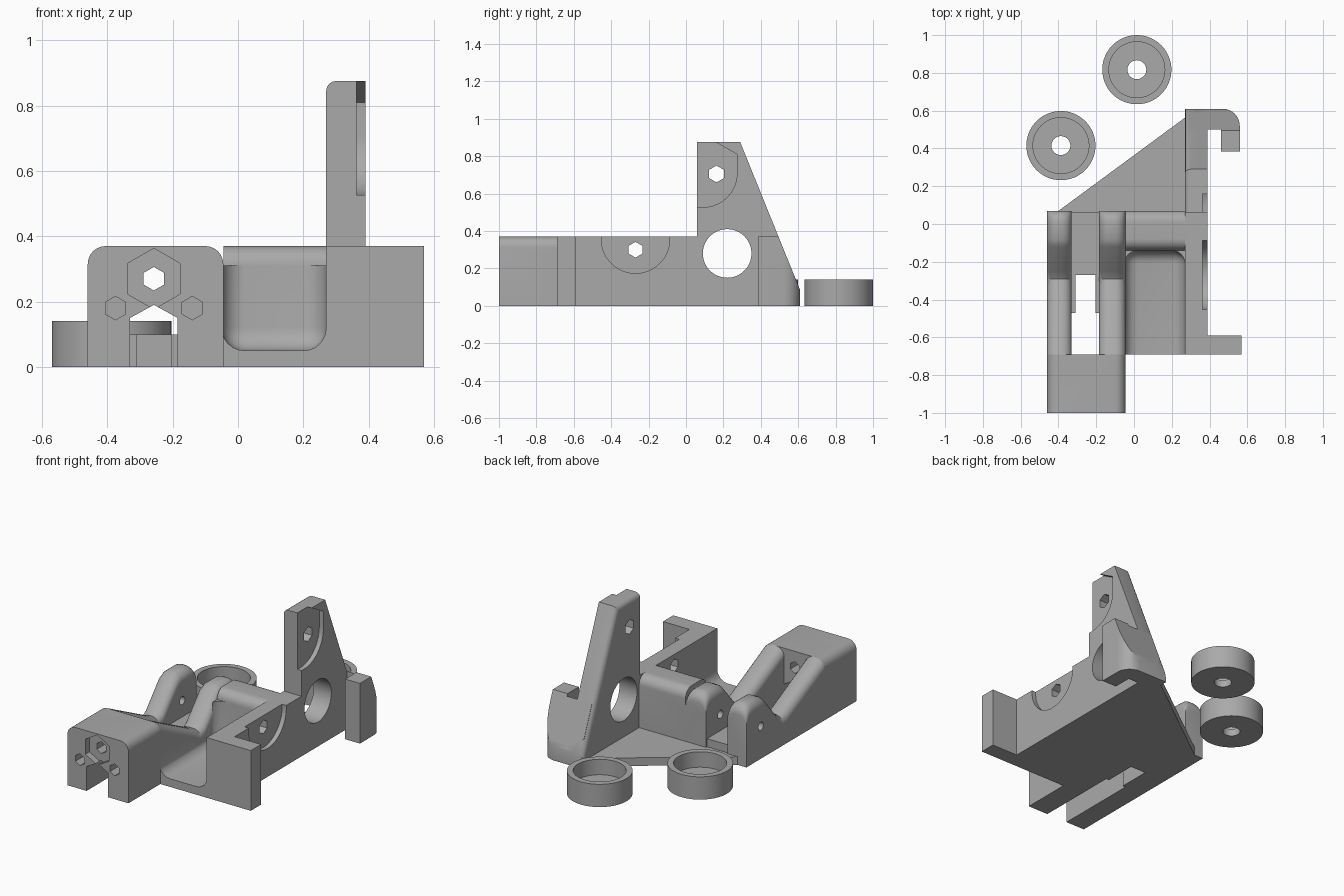
import bpy, bmesh, math
from mathutils import Vector

if "Cube" in bpy.data.objects:
    bpy.data.objects.remove(bpy.data.objects["Cube"])

grey = bpy.data.materials.new("plain_grey")
grey.diffuse_color = (0.4, 0.4, 0.4, 1)
grey.use_nodes = True
grey.node_tree.nodes["Principled BSDF"].inputs["Base Color"].default_value = grey.diffuse_color


def finish(bm, name):
    bmesh.ops.recalc_face_normals(bm, faces=bm.faces)
    me = bpy.data.meshes.new(name)
    bm.to_mesh(me)
    bm.free()
    ob = bpy.data.objects.new(name, me)
    bpy.context.collection.objects.link(ob)
    me.materials.append(grey)
    return ob


def loft(name, rings):
    """Join closed rings of points into a capped solid."""
    bm = bmesh.new()
    vs = [[bm.verts.new(p) for p in r] for r in rings]
    n = len(vs[0])
    for a, b in zip(vs, vs[1:]):
        for i in range(n):
            j = (i + 1) % n
            bm.faces.new((a[i], a[j], b[j], b[i]))
    bm.faces.new(vs[0])
    bm.faces.new(vs[-1])
    return finish(bm, name)


def prism(name, axis, pts, lo, hi):
    """Extrude a 2D outline along x (y,z), y (x,z) or z (x,y)."""
    def at(p, t):
        return {'x': (t, p[0], p[1]), 'y': (p[0], t, p[1]), 'z': (p[0], p[1], t)}[axis]
    return loft(name, [[at(p, t) for p in pts] for t in (lo, hi)])


def box(name, x, y, z):
    return prism(name, 'z', [(x[0], y[0]), (x[1], y[0]), (x[1], y[1]), (x[0], y[1])], *z)


def arc(cx, cy, r, a0, a1, n=8):
    return [(cx + r * math.cos(math.radians(a0 + (a1 - a0) * i / n)),
             cy + r * math.sin(math.radians(a0 + (a1 - a0) * i / n))) for i in range(n + 1)]


def poly(cx, cy, r, n, start=90):
    return arc(cx, cy, r, start, start + 360, n)[:-1]


def bevel(ob, width, seg, test):
    bm = bmesh.new()
    bm.from_mesh(ob.data)
    es = [e for e in bm.edges if test(e.verts[0].co, e.verts[1].co)]
    bmesh.ops.bevel(bm, geom=es, offset=width, segments=seg, profile=0.5, affect='EDGES')
    bm.to_mesh(ob.data)
    bm.free()


def boolean(ob, other, op):
    m = ob.modifiers.new(op, 'BOOLEAN')
    m.operation, m.solver, m.object = op, 'EXACT', other
    bpy.context.view_layer.objects.active = ob
    bpy.ops.object.modifier_apply(modifier=m.name)
    bpy.data.objects.remove(other)


def rounded_top(x0, x1, h, r):
    return ([(x0, 0), (x1, 0)] + arc(x1 - r, h - r, r, 0, 90, 6) + arc(x0 + r, h - r, r, 90, 180, 6))


def rail(name, x0, x1):
    """Side rail with a valley along its length and a rounded back end."""
    st = [(-.72, .37), (-.69, .37), (-.33, .19), (-.29, .175), (-.25, .2),
          (-.12, .35), (-.08, .37)] + arc(.01, .31, .06, 90, 0, 6)
    return loft(name, [[(x, y, z) for x, z in rounded_top(x0, x1, h, .055)] for y, h in st])


H = .37
# Side wall with tall sloping fin
wall = prism("bracket_body", 'x', [(-.69, 0), (.61, 0), (.61, .085), (.29, .875), (.06, .875),
                                   (.06, H), (-.69, H)], .27, .39)
bevel(wall, .03, 4, lambda a, b: max(a.x, b.x) < .28 and max(a.z, b.z) > .8 and max(a.y, b.y) > .2)

# Cross beam and floor, hollowed by a filleted pocket
beam = prism("cross_beam", 'x', [(-.69, 0), (.07, 0)] + arc(.01, .31, .06, 0, 90)
             + arc(-.08, .31, .06, 90, 180) + [(-.69, .31)], -.045, .30)
pocket = box("pocket_cutter", (-.05, .27), (-1.2, -.14), (.05, .7))
bevel(pocket, .07, 6, lambda a, b: (max(a.z, b.z) < .1 or (min(a.y, b.y) > -.2)) and max(a.y, b.y) > -.2
      or (max(a.z, b.z) < .1 and abs(a.x - b.x) < .01))
boolean(beam, pocket, 'DIFFERENCE')

# Hook at the back, trimmed to the fin slope
hook = prism("back_hook", 'z', [(.29, .5), (.46, .5), (.46, .385), (.56, .385)]
             + arc(.47, .52, .09, 0, 90) + [(.34, .61), (.29, .575)], 0, H)
slope = prism("slope_cutter", 'x', [(0, -.1), (.61, -.1), (.61, .085), (.29, .875), (0, .875)], 0, 1)
boolean(hook, slope, 'INTERSECT')

parts = [
    beam, hook,
    box("front_tab", (.29, .57), (-.69, -.59), (0, H)),
    prism("floor_triangle", 'z', [(-.44, .04), (.3, .04), (.3, .585)], 0, .05),
    rail("left_rail", -.46, -.33),
    rail("right_rail", -.185, -.045),
    prism("front_block", 'y', rounded_top(-.46, -.045, H, .055), -1, -.69),
    box("trough_floor", (-.34, -.18), (-.27, .06), (0, .1)),
    box("left_guide", (-.34, -.31), (-.47, -.26), (0, .1)),
    box("right_guide", (-.205, -.18), (-.47, -.26), (0, .1)),
]
for p in parts:
    boolean(wall, p, 'UNION')

# Slots, bores, hex sockets and recesses
cuts = [
    prism("slot", 'y', [(-.33, -.1), (-.185, -.1), (-.185, .15), (-.2575, .19), (-.33, .15)], -1.1, -.66),
    prism("big_hex", 'y', poly(-.2575, .27, .093, 6), -1.1, -.96),
    prism("screw_hex", 'y', poly(-.2575, .27, .036, 6), -1.1, -.6),
    prism("left_hex", 'y', poly(-.375, .18, .036, 6), -1.1, -.75),
    prism("right_hex", 'y', poly(-.14, .18, .036, 6), -1.1, -.75),
    prism("pivot_bore", 'x', poly(-.07, .2, .025, 24), -.6, -.08),
    prism("round_window", 'x', poly(.22, .28, .13, 48), .1, .6),
    prism("low_recess", 'x', poly(-.27, .357, .183, 64), .362, .45),
    prism("low_hex", 'x', poly(-.27, .3, .042, 6), .2, .5),
    prism("fin_recess", 'x', [(0, .527)] + arc(.09, .71, .183, -90, 0, 16)
          + [(.273, .81), (.15, .88), (.15, .95), (0, .95)], .362, .45),
    prism("fin_hex", 'x', poly(.163, .705, .045, 6), .1, .5),
]
for c in cuts:
    boolean(wall, c, 'DIFFERENCE')


# Loose cup washers
def washer(name, cx, cy):
    prof = [(.05, 0), (.183, 0), (.183, .14), (.148, .14), (.148, .045), (.05, .045)]
    n = 64
    bm = bmesh.new()
    vs = [[bm.verts.new((cx + r * math.cos(2 * math.pi * i / n), cy + r * math.sin(2 * math.pi * i / n), z))
           for r, z in prof] for i in range(n)]
    for i in range(n):
        for k in range(len(prof)):
            l = (k + 1) % len(prof)
            bm.faces.new((vs[i][k], vs[(i + 1) % n][k], vs[(i + 1) % n][l], vs[i][l]))
    return finish(bm, name)


objs = [wall, washer("left_washer", -.387, .415), washer("back_washer", .015, .817)]
for o in objs:
    bpy.ops.object.select_all(action='DESELECT')
    o.select_set(True)
    bpy.context.view_layer.objects.active = o
    bpy.ops.object.shade_smooth_by_angle(angle=math.radians(30))
